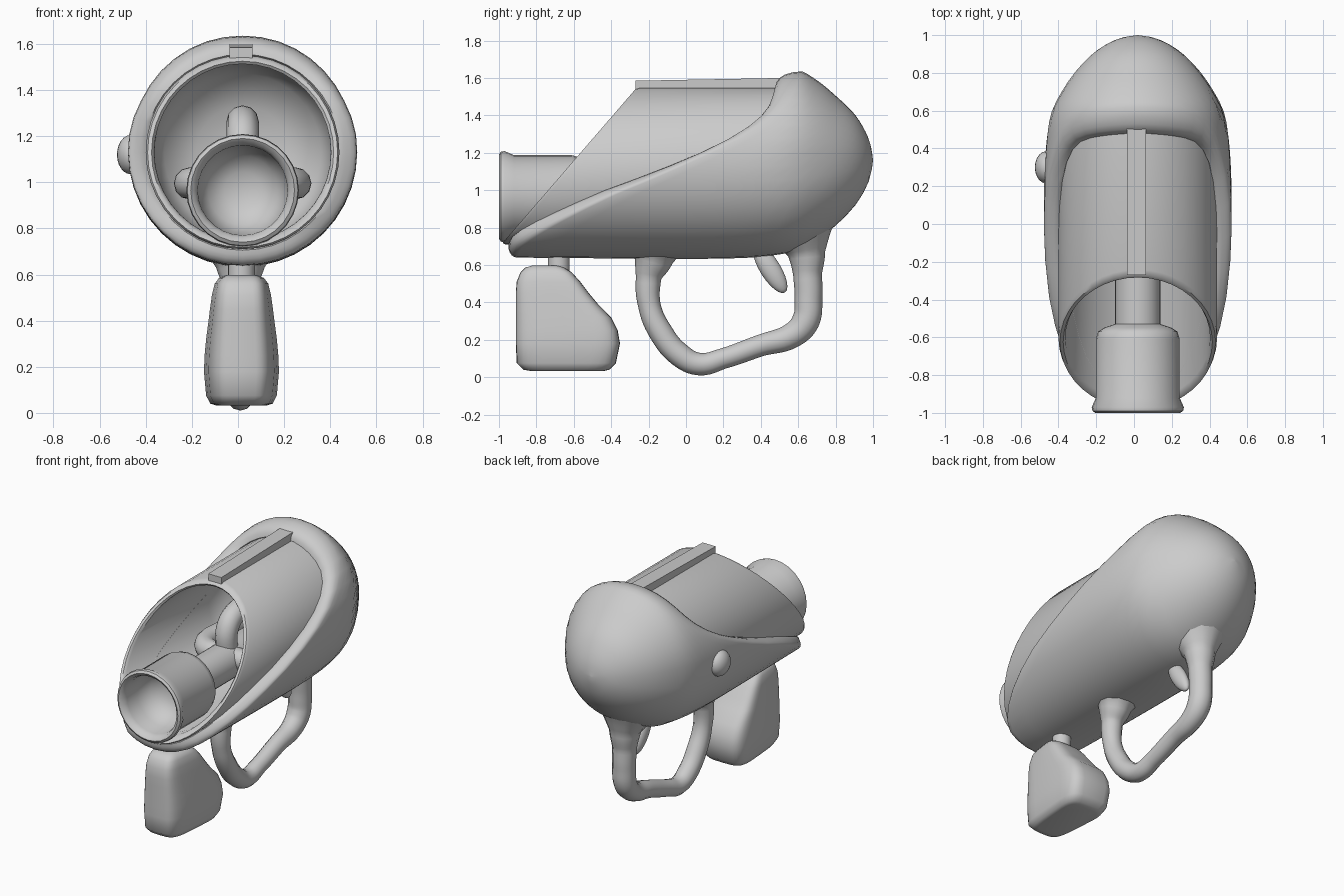
import bpy, bmesh, math
from mathutils import Vector, Matrix

if "Cube" in bpy.data.objects:
    bpy.data.objects.remove(bpy.data.objects["Cube"])

CX, CZ = 0.02, 1.13   # main axis of the body
SEG = 40


def finish(obj, angle=40):
    bpy.ops.object.select_all(action='DESELECT')
    obj.select_set(True)
    bpy.context.view_layer.objects.active = obj
    bpy.ops.object.shade_smooth_by_angle(angle=math.radians(angle))
    return obj


def from_bm(name, bm, angle=40):
    bmesh.ops.recalc_face_normals(bm, faces=bm.faces)
    me = bpy.data.meshes.new(name)
    bm.to_mesh(me)
    bm.free()
    obj = bpy.data.objects.new(name, me)
    bpy.context.collection.objects.link(obj)
    return finish(obj, angle)


def skin(name, rings, caps=(False, False), angle=40):
    """Join a list of equal closed rings into a surface."""
    bm = bmesh.new()
    rows = [[bm.verts.new(p) for p in ring] for ring in rings]
    n = len(rows[0])
    for a, b in zip(rows, rows[1:]):
        for i in range(n):
            j = (i + 1) % n
            bm.faces.new((a[i], a[j], b[j], b[i]))
    if caps[0]:
        bm.faces.new(rows[0])
    if caps[1]:
        bm.faces.new(rows[-1])
    bmesh.ops.remove_doubles(bm, verts=bm.verts, dist=0.0005)
    return from_bm(name, bm, angle)


def interp(pts, x):
    """Smooth curve through the (x, value) points."""
    x = min(max(x, pts[0][0]), pts[-1][0])
    k = next(i for i in range(len(pts) - 1) if x <= pts[i + 1][0])

    def slope(i):
        a, b = pts[max(i - 1, 0)], pts[min(i + 1, len(pts) - 1)]
        return (b[1] - a[1]) / (b[0] - a[0])
    (x0, v0), (x1, v1) = pts[k], pts[k + 1]
    h = x1 - x0
    t = (x - x0) / h
    return ((2*t**3 - 3*t*t + 1) * v0 + (t**3 - 2*t*t + t) * h * slope(k)
            + (3*t*t - 2*t**3) * v1 + (t**3 - t*t) * h * slope(k + 1))


def ring(r, y, cz=CZ, n=SEG):
    """Ring around the y axis; y may be a function of height."""
    out = []
    for i in range(n):
        a = 2 * math.pi * i / n
        z = cz - r * math.cos(a)
        out.append((CX + r * math.sin(a), y(z) if callable(y) else y, z))
    return out


def pipe(name, pts, sides=4):
    """Round tube through (x, y, z, radius) points."""
    cu = bpy.data.curves.new(name, 'CURVE')
    cu.dimensions = '3D'
    cu.bevel_depth = 1.0
    cu.bevel_resolution = sides
    cu.resolution_u = 6
    cu.use_fill_caps = True
    sp = cu.splines.new('BEZIER')
    sp.bezier_points.add(len(pts) - 1)
    for bp, p in zip(sp.bezier_points, pts):
        bp.co = p[:3]
        bp.radius = p[3]
        bp.handle_left_type = bp.handle_right_type = 'AUTO'
    obj = bpy.data.objects.new(name, cu)
    bpy.context.collection.objects.link(obj)
    bpy.ops.object.select_all(action='DESELECT')
    obj.select_set(True)
    bpy.context.view_layer.objects.active = obj
    bpy.ops.object.convert(target='MESH')
    return finish(bpy.context.view_layer.objects.active)


def ellipsoid(name, loc, radii, tilt=0.0):
    bm = bmesh.new()
    m = Matrix.Translation(loc) @ Matrix.Rotation(tilt, 4, 'X') @ Matrix.Diagonal((*radii, 1))
    bmesh.ops.create_uvsphere(bm, u_segments=20, v_segments=12, radius=1, matrix=m)
    return from_bm(name, bm)


# Outer shell: domed rear with a lip sweeping from the top back to the bottom front
LIP = [(.66, -.95), (.72, -.92), (.8, -.8), (.9, -.61), (1.0, -.4), (1.08, -.2), (1.17, 0),
       (1.25, .17), (1.35, .33), (1.45, .43), (1.6, .48)]
SIDE = [(-1, .49), (0, .497), (.3, .493), (.5, .475), (.6, .45), (.7, .40), (.8, .335),
        (.9, .24), (.96, .15), (.99, .07), (1, 0)]
TOP = [(-1, .5), (.4, .505), (.6, .51), (.7, .45), (.8, .36), (.9, .255), (.96, .155), (.99, .07), (1, 0)]


def shell_ring(s):
    out = []
    for i in range(SEG):
        a = 2 * math.pi * i / SEG
        c = math.cos(a)
        up = (1 - c) / 2
        lip = interp(LIP, CZ - .47 * c)
        start = lip + .05 + .09 * up ** 2
        w = max(0, -c)

        def outer(y):
            return interp(SIDE, y) * (1 - w) + interp(TOP, y) * w
        if s < 0:      # rolled lip
            k = s + 1
            y = lip + (start - lip) * k ** 2
            r = .425 + (outer(start) - .425) * math.sin(k * math.pi / 2)
        else:
            y = start + (1 - start) * math.sin(s * math.pi / 2)
            r = outer(y)
        zc = CZ + .03 * max(0, (y - .6) / .4)
        out.append((CX + r * math.sin(a), y, zc - r * c))
    return out


steps = [-1, -.8, -.6, -.4, -.2] + [i / 20 for i in range(21)]
inner_edge = [(CX + (x - CX) * .9, y + .1, CZ + (z - CZ) * .9) for x, y, z in shell_ring(-1)]
skin("body_shell", [inner_edge] + [shell_ring(s) for s in steps], angle=50)


# Hollow main barrel with a slanted mouth and rounded rear wall
def cut(d):
    return lambda z: -.97 + .864 * (z - .73) + d


skin("main_barrel", [ring(.42, .54), ring(.42, cut(.02)), ring(.412, cut(0)), ring(.395, cut(0)),
                     ring(.383, cut(.02)), ring(.383, .2), ring(.34, .33), ring(.2, .42), ring(0, .45)])

# Inner nozzle with flared rim and bowl-shaped bore
NZ = .965
nozzle = [(.12, .4), (.12, -.53), (.18, -.55), (.21, -.57), (.222, -.61), (.222, -.92), (.244, -.97),
          (.24, -.99), (.225, -1), (.205, -.985), (.195, -.95), (.19, -.85), (.15, -.76), (.08, -.72), (0, -.71)]
skin("nozzle", [ring(r, y, NZ, 28) for r, y in nozzle])

# Three elbow pipes feeding the nozzle stem
for label, a, reach in (("top", 0, .29), ("left", -math.pi / 2, .22), ("right", math.pi / 2, .22)):
    pts = [(d, y) for d, y in ((.05, -.15), (reach - .07, -.14), (reach, -.05), (reach, .1), (reach, .42))]
    lift = .03 if a else 0
    pipe(label + "_elbow_pipe",
         [(CX + d * math.sin(a), y, NZ + lift + d * math.cos(a), .07) for d, y in pts])

# Sight rail
bm = bmesh.new()
bmesh.ops.create_cube(bm, size=1)
for v in bm.verts:
    rear, top = v.co.y > 0, v.co.z > 0
    v.co = ((.063 if v.co.x > 0 else -.036), (.53 if rear else -.27),
            (1.60 if rear else 1.585) if top else 1.535)
from_bm("sight_rail", bm, 30)

# Looped grip below the body: (y, z, radius)
GRIP = [(-.16, .72, .17), (-.175, .63, .105), (-.2, .53, .068), (-.195, .38, .06), (-.135, .24, .064),
        (-.035, .12, .064), (.07, .07, .06), (.2, .10, .055), (.4, .17, .058), (.57, .225, .068),
        (.64, .3, .074), (.655, .42, .074), (.65, .55, .077), (.645, .66, .1), (.62, .77, .17)]
pipe("grip_loop", [(.01, y, z, r) for y, z, r in GRIP])

# Trigger and side button
ellipsoid("trigger", (.015, .45, .58), (.04, .055, .15), math.radians(32))
ellipsoid("side_button", (-.465, .3, 1.12), (.06, .085, .085))

# Front tank: (z, y front, y back, half width)
TANK = [(.033, -.83, -.44, .12), (.04, -.87, -.41, .145), (.075, -.905, -.375, .165), (.18, -.91, -.353, .175),
        (.25, -.91, -.365, .172), (.32, -.91, -.4, .165), (.39, -.91, -.47, .155), (.45, -.91, -.52, .147),
        (.51, -.905, -.565, .138), (.56, -.885, -.61, .125), (.585, -.86, -.65, .105), (.598, -.82, -.69, .07)]


def tank_ring(z, y0, y1, hw, n=32):
    out = []
    for i in range(n):
        a = 2 * math.pi * i / n
        c, s = math.cos(a), math.sin(a)
        u = math.copysign(abs(c) ** .45, c)
        v = math.copysign(abs(s) ** .45, s)
        out.append((.015 + hw * u * (.88 + .12 * v), (y0 + y1) / 2 + (y1 - y0) / 2 * v, z))
    return out


skin("front_tank", [tank_ring(*t) for t in TANK], (True, True), 50)

# Neck joining the tank to the shell
bm = bmesh.new()
bmesh.ops.create_cone(bm, cap_ends=True, segments=20, radius1=.058, radius2=.058, depth=.16,
                      matrix=Matrix.Translation((.015, -.68, .63)))
from_bm("tank_neck", bm)
